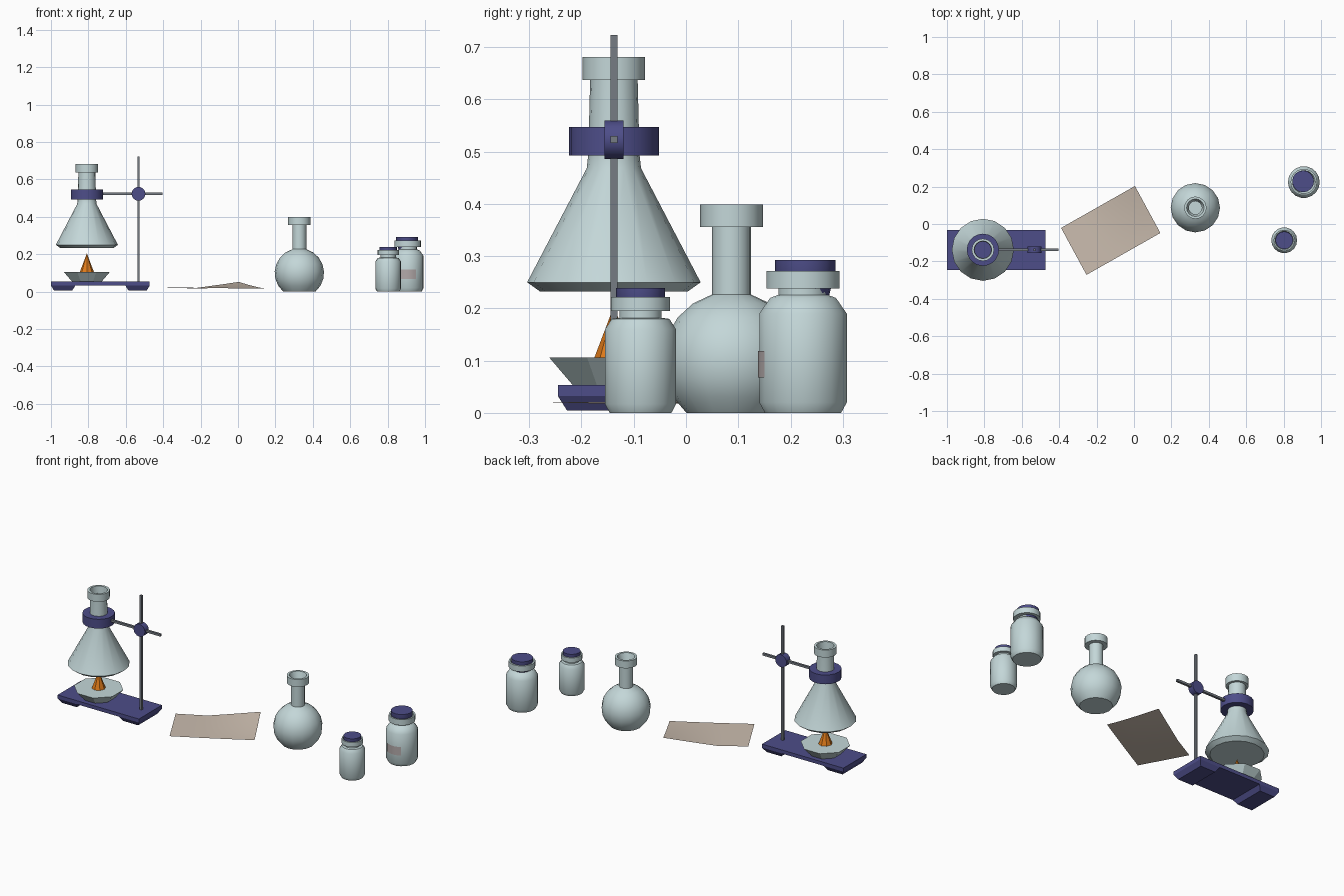
import bpy, math

if "Cube" in bpy.data.objects:
    bpy.data.objects.remove(bpy.data.objects["Cube"])

def material(name, rgb):
    m = bpy.data.materials.new(name)
    m.diffuse_color = (*rgb, 1)
    m.use_nodes = True
    m.node_tree.nodes["Principled BSDF"].inputs["Base Color"].default_value = m.diffuse_color
    return m

GLASS = material("glass", (0.55, 0.68, 0.69))
NAVY = material("navy", (0.075, 0.075, 0.25))
IRON = material("iron", (0.18, 0.2, 0.23))
FLAME = material("flame", (0.75, 0.2, 0.01))
PAPER = material("paper", (0.6, 0.51, 0.43))
LABEL = material("label", (0.45, 0.4, 0.4))

def mesh(name, verts, faces, mat, smooth=None):
    me = bpy.data.meshes.new(name)
    me.from_pydata(verts, [], faces)
    me.materials.append(mat)
    ob = bpy.data.objects.new(name, me)
    bpy.context.collection.objects.link(ob)
    bpy.ops.object.select_all(action='DESELECT')
    ob.select_set(True)
    bpy.context.view_layer.objects.active = ob
    if smooth:
        bpy.ops.object.shade_smooth_by_angle(angle=math.radians(smooth))
    return ob

def lathe(name, profile, at, mat, sides=16, turn=0.0, top=False, bottom=True, smooth=35):
    """Spin (radius, z) points, listed bottom to top, around a vertical axis."""
    verts, faces = [], []
    for r, z in profile:
        for i in range(sides):
            a = 2 * math.pi * i / sides + turn
            verts.append((at[0] + r * math.cos(a), at[1] + r * math.sin(a), z))
    for k in range(len(profile) - 1):
        for i in range(sides):
            j = (i + 1) % sides
            faces.append((k*sides + i, k*sides + j, (k+1)*sides + j, (k+1)*sides + i))
    n = len(verts)
    if bottom:
        faces.append(tuple(reversed(range(sides))))
    if top:
        faces.append(tuple(range(n - sides, n)))
    return mesh(name, verts, faces, mat, smooth)

def block(name, lo, hi, mat, inset=0.0):
    """Box from lo to hi; the underside may be narrowed."""
    verts = []
    for z, s in ((lo[2], inset), (hi[2], 0)):
        verts += [(lo[0]+s, lo[1]+s, z), (hi[0]-s, lo[1]+s, z),
                  (hi[0]-s, hi[1]-s, z), (lo[0]+s, hi[1]-s, z)]
    faces = [(3, 2, 1, 0), (4, 5, 6, 7), (0, 1, 5, 4),
             (1, 2, 6, 5), (2, 3, 7, 6), (3, 0, 4, 7)]
    return mesh(name, verts, faces, mat)

# stand: plate, two feet, rods, boss and clamp
SX, SY, RX, RZ = -0.808, -0.138, -0.532, 0.523
y0, y1 = SY - 0.107, SY + 0.107
block("base_plate", (-1, y0, 0.032), (-0.472, y1, 0.053), NAVY)
block("foot_left", (-1, y0, 0.005), (-0.87, y1, 0.032), NAVY, 0.017)
block("foot_right", (-0.602, y0, 0.005), (-0.472, y1, 0.032), NAVY, 0.017)
h = 0.0065
block("upright_rod", (RX - h, SY - h, 0.05), (RX + h, SY + h, 0.723), IRON)
block("cross_rod", (SX + 0.07, SY - h, RZ - h), (-0.403, SY + h, RZ + h), IRON)
boss = lathe("rod_boss", [(0.037, -0.018), (0.037, 0.018)], (0, 0), NAVY, top=True)
boss.rotation_euler.x = math.pi / 2
boss.location = (RX, SY, RZ)
lathe("neck_clamp", [(0.086, 0.493), (0.086, 0.547)], (SX, SY), NAVY, 20, top=True)

# burner dish and flame
lathe("burner_dish", [(0.085, 0.053), (0.134, 0.106)], (SX, SY), GLASS, 8,
      math.pi / 8, top=True, smooth=None)
lathe("flame", [(0.038, 0.104), (0.0005, 0.203)], (SX, SY), FLAME, 8, top=True, smooth=None)

# conical flask, open neck
lathe("conical_flask", [(0.141, 0.232), (0.166, 0.25), (0.052, 0.468), (0.049, 0.495),
      (0.0455, 0.637), (0.06, 0.637), (0.06, 0.681), (0.047, 0.681), (0.044, 0.64)],
      (SX, SY), GLASS)

# round flask, flat bottomed sphere with open neck
a0, a1 = -math.asin(0.1 / 0.132), math.acos(0.037 / 0.132)
ball = [(0.132 * math.cos(a), 0.1 + 0.132 * math.sin(a))
        for a in (a0 + (a1 - a0) * k / 7 for k in range(8))]
lathe("round_flask", ball + [(0.037, 0.356), (0.06, 0.356), (0.06, 0.399),
      (0.047, 0.399), (0.035, 0.36)], (0.328, 0.087), GLASS)

# jars with stoppers
BX, BY = 0.908, 0.224
def jar(name, x, y, profile, stopper, shift=0.0):
    lathe(name, profile, (x, y), GLASS, 18)
    lathe(name + "_stopper", stopper, (x - shift, y + shift), NAVY, top=True)

jar("large_jar", BX, BY, [(0.074, 0), (0.085, 0.02), (0.085, 0.19), (0.064, 0.22),
    (0.048, 0.226), (0.048, 0.238), (0.071, 0.238), (0.071, 0.272), (0.062, 0.272),
    (0.047, 0.245)], [(0.046, 0.225), (0.058, 0.272), (0.058, 0.293)], 0.004)
jar("small_jar", 0.803, -0.087, [(0.06, 0), (0.069, 0.017), (0.069, 0.16), (0.056, 0.18),
    (0.041, 0.182), (0.041, 0.195), (0.057, 0.195), (0.057, 0.222), (0.05, 0.222),
    (0.04, 0.2)], [(0.038, 0.185), (0.047, 0.222), (0.047, 0.239)])

# curved label on the front of the large jar
verts = []
for i in range(7):
    a = math.radians(-90 - 31 + 62 * i / 6)
    for z in (0.068, 0.118):
        verts.append((BX + 0.086 * math.cos(a), BY + 0.086 * math.sin(a), z))
mesh("jar_label", verts, [(2*i, 2*i + 2, 2*i + 3, 2*i + 1) for i in range(6)], LABEL, 40)

# curled sheet of paper
N = 8
verts = []
for j in range(N + 1):
    for i in range(N + 1):
        u, v = i / N, j / N
        x = -0.39 + 0.395 * u + 0.136 * v
        y = -0.021 + 0.224 * u - 0.251 * v
        z = (0.015 + 0.037 * max(0, 1.6 * u - 0.6) * (1 - v) ** 1.3
             + 0.006 * (1 - u) ** 2 + 0.003 * u * v)
        verts.append((x, y, z))
W = N + 1
mesh("paper_sheet", verts, [(j*W + i, (j+1)*W + i, (j+1)*W + i + 1, j*W + i + 1)
     for j in range(N) for i in range(N)], PAPER, 60)
